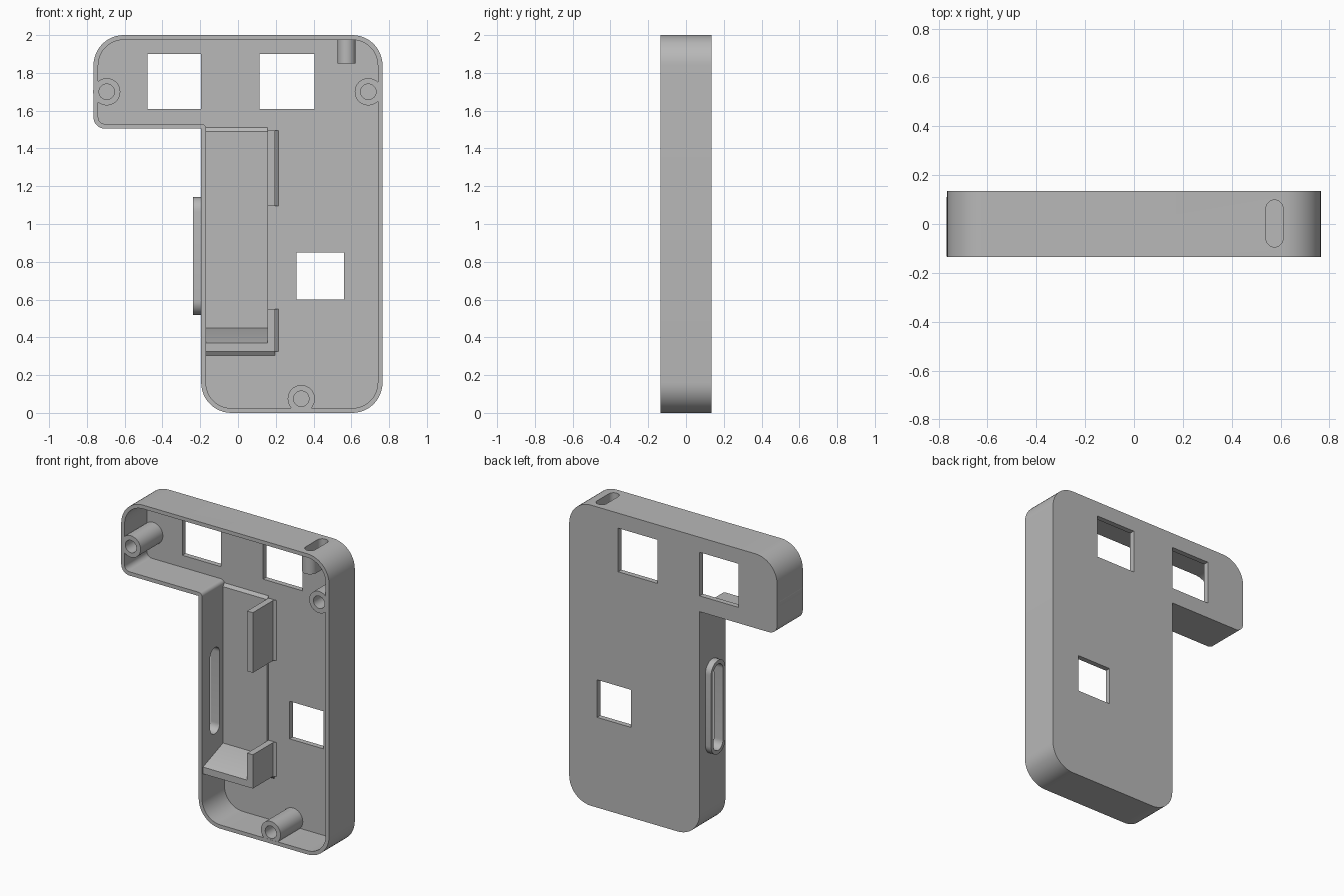
import bpy, bmesh, math
from mathutils import Vector

cube = bpy.data.objects.get("Cube")
if cube:
    bpy.data.objects.remove(cube, do_unlink=True)

grey = bpy.data.materials.new("plain grey")
grey.use_nodes = True
grey.diffuse_color = (0.48, 0.48, 0.48, 1)
grey.node_tree.nodes["Principled BSDF"].inputs["Base Color"].default_value = grey.diffuse_color

FRONT, FLOOR, BACK = -0.135, 0.10, 0.135
WALL = 0.025


def rounded(corners, steps=12):
    """Outline through (u, v, radius) corners, each replaced by an arc."""
    pts = []
    n = len(corners)
    for i, (u, v, r) in enumerate(corners):
        p = Vector((u, v))
        if r == 0:
            pts.append(p)
            continue
        a = (Vector(corners[i - 1][:2]) - p).normalized()
        b = (Vector(corners[(i + 1) % n][:2]) - p).normalized()
        centre = p + (a + b) * r
        for k in range(steps + 1):
            t = k / steps * math.pi / 2
            pts.append(centre - b * r * math.cos(t) - a * r * math.sin(t))
    return pts


def circle(u, v, r, n=40):
    return [(u + r * math.cos(2 * math.pi * k / n), v + r * math.sin(2 * math.pi * k / n))
            for k in range(n)]


def stadium(u, v, r, half, n=16):
    """Upright slot shape: half is half of its full length along v."""
    pts = []
    for side in (0, 1):
        for k in range(n + 1):
            t = math.pi * (side + k / n)
            shift = (half - r) * (1 - 2 * side)
            pts.append((u + r * math.cos(t), v + shift + r * math.sin(t)))
    return pts


def box(u0, u1, v0, v1):
    return [(u0, v0), (u1, v0), (u1, v1), (u0, v1)]


def prism(name, outline, axis, start, end):
    """Extrude a flat outline along the given axis."""
    place = {"x": lambda u, v, t: (t, u, v),
             "y": lambda u, v, t: (u, t, v),
             "z": lambda u, v, t: (u, v, t)}[axis]
    bm = bmesh.new()
    low = [bm.verts.new(place(p[0], p[1], start)) for p in outline]
    high = [bm.verts.new(place(p[0], p[1], end)) for p in outline]
    bm.faces.new(low)
    bm.faces.new(high)
    n = len(outline)
    for i in range(n):
        j = (i + 1) % n
        bm.faces.new((low[i], low[j], high[j], high[i]))
    bmesh.ops.recalc_face_normals(bm, faces=bm.faces)
    mesh = bpy.data.meshes.new(name)
    bm.to_mesh(mesh)
    bm.free()
    mesh.materials.append(grey)
    obj = bpy.data.objects.new(name, mesh)
    bpy.context.collection.objects.link(obj)
    return obj


def activate(obj):
    bpy.ops.object.select_all(action="DESELECT")
    obj.select_set(True)
    bpy.context.view_layer.objects.active = obj


def cut(obj, outline, axis, start, end):
    cutter = prism("cutter", outline, axis, start, end)
    cutter.hide_render = True
    mod = obj.modifiers.new("cut", "BOOLEAN")
    mod.operation = "DIFFERENCE"
    mod.solver = "EXACT"
    mod.object = cutter
    activate(obj)
    bpy.ops.object.modifier_apply(modifier=mod.name)
    bpy.data.objects.remove(cutter, do_unlink=True)


def body_outline(inset):
    """Body outline with a side arm at the top, shrunk by inset."""
    x0, x1, step, arm = -0.765 + inset, 0.765 - inset, -0.195 + inset, 1.505 + inset
    return rounded([(x0, 2 - inset, 0.16 - inset), (x0, arm, 0.06 - inset),
                    (step, arm, inset), (step, inset, 0.16 - inset),
                    (x1, inset, 0.16 - inset), (x1, 2 - inset, 0.16 - inset)])


parts = []

# Open tray with a back plate
shell = prism("shell", body_outline(0), "y", FRONT, BACK)
cut(shell, body_outline(WALL), "y", FRONT - 0.1, FLOOR)
parts.append(shell)

# Square windows through the back plate
for window in ((-0.48, -0.195, 1.61, 1.90), (0.115, 0.405, 1.61, 1.90), (0.31, 0.56, 0.60, 0.85)):
    cut(shell, box(*window), "y", 0.05, 0.2)

# Slot in the top with its sleeve
sleeve = prism("top_slot_sleeve", stadium(0.575, 0, 0.048, 0.112), "z", 1.85, 1.99)
for obj in (shell, sleeve):
    cut(obj, stadium(0.575, 0.002, 0.035, 0.096), "z", 1.8, 2.1)
parts.append(sleeve)

# Slot in the side with its raised collar
collar = prism("side_slot_collar", stadium(0, 0.83, 0.075, 0.312), "x", -0.237, -0.19)
for obj in (shell, collar):
    cut(obj, stadium(0, 0.83, 0.05, 0.287), "x", -0.3, -0.1)
parts.append(collar)

# Screw posts with blind holes
for name, x, z in (("right_post", -0.695, 1.70), ("left_post", 0.69, 1.70),
                   ("bottom_post", 0.335, 0.075)):
    post = prism(name, circle(x, z, 0.072), "y", FRONT + 0.001, FLOOR + 0.01)
    for obj in (shell, post):
        cut(obj, circle(x, z, 0.041), "y", FRONT - 0.1, 0.06)
    parts.append(post)

# Raised pad of the long compartment
PAD, LIP = 0.085, -0.125
parts.append(prism("compartment_pad",
                   [(FLOOR, 0.40), (PAD, 0.40), (PAD, 1.49), (FLOOR, 1.51)], "x", -0.18, 0.155))

# Compartment end wall with a sloped inner face and a flared foot
parts.append(prism("compartment_end_wall",
                   [(FLOOR, 0.305), (PAD, 0.325), (LIP, 0.325), (LIP, 0.37),
                    (PAD, 0.45), (FLOOR, 0.45)], "x", -0.175, 0.197))

# Compartment side walls, also with a flared foot
side = [(0.155, FLOOR), (0.155, LIP), (0.197, LIP), (0.197, PAD), (0.215, FLOOR)]
parts.append(prism("compartment_side_wall_upper", side, "z", 1.095, 1.495))
parts.append(prism("compartment_side_wall_lower", side, "z", 0.325, 0.55))

for part in parts:
    activate(part)
    bpy.ops.object.shade_smooth_by_angle(angle=math.radians(30))
